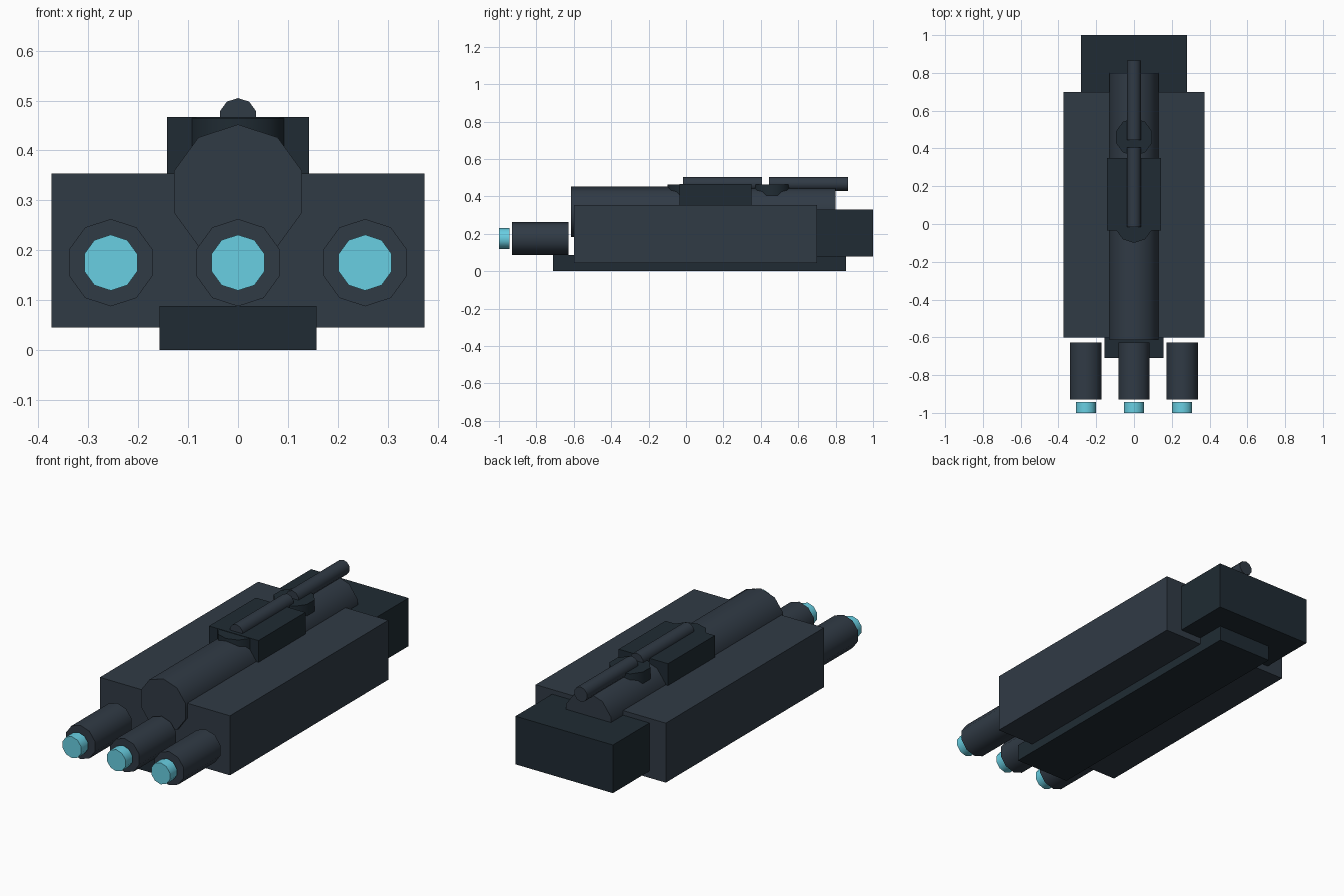
import bpy
from math import radians, pi

if "Cube" in bpy.data.objects:
    bpy.data.objects.remove(bpy.data.objects["Cube"])


def material(name, rgb):
    m = bpy.data.materials.new(name)
    m.diffuse_color = (*rgb, 1)
    m.use_nodes = True
    m.node_tree.nodes["Principled BSDF"].inputs["Base Color"].default_value = m.diffuse_color
    return m


SLATE = material("slate", (0.030, 0.043, 0.060))
DARK = material("dark_slate", (0.014, 0.024, 0.033))
GLOW = material("cyan_glow", (0.14, 0.62, 0.76))


def finish(name, mat):
    ob = bpy.context.object
    ob.name = name
    ob.data.materials.append(mat)
    return ob


def box(name, x, y, z, mat):
    """Box symmetric in x with half width x, spanning the y and z ranges."""
    bpy.ops.mesh.primitive_cube_add(size=1, location=(0, sum(y) / 2, sum(z) / 2))
    bpy.context.object.scale = (2 * x, y[1] - y[0], z[1] - z[0])
    bpy.ops.object.transform_apply(location=False, rotation=False, scale=True)
    return finish(name, mat)


def cylinder(name, r, depth, loc, mat, along_y=True):
    """Ten-sided cylinder with smooth sides and sharp caps."""
    bpy.ops.mesh.primitive_cylinder_add(
        vertices=10, radius=r, depth=depth, location=loc,
        rotation=(pi / 2 if along_y else 0, 0, 0))
    bpy.ops.object.shade_smooth_by_angle(angle=radians(40))
    return finish(name, mat)


def tube(name, r, x, y, z, mat):
    return cylinder(name, r, y[1] - y[0], (x, sum(y) / 2, z), mat)


# Hull blocks
box("hull", 0.374, (-0.60, 0.70), (0.045, 0.354), SLATE)
box("rear_block", 0.28, (0.68, 1.00), (0.08, 0.33), DARK)
box("keel", 0.157, (-0.71, 0.855), (0.0, 0.088), DARK)

# Spine running along the top, with a housing on it
tube("spine", 0.135, 0, (-0.615, 0.80), 0.317, SLATE)
box("top_housing", 0.142, (-0.035, 0.35), (0.33, 0.467), DARK)

# Two turrets, each a disc and a barrel
for i, y in enumerate((0.0, 0.46), 1):
    cylinder(f"turret_disc_{i}", 0.10, 0.076, (0, y, 0.427), DARK, along_y=False)
    tube(f"turret_barrel_{i}", 0.038, 0, (y - 0.015, y + 0.405), 0.467, SLATE)

# Three nozzles with glowing discs just ahead of them
for side, x in (("left", -0.255), ("middle", 0), ("right", 0.255)):
    tube(f"nozzle_{side}", 0.0875, x, (-0.93, -0.627), 0.175, SLATE)
    tube(f"glow_{side}", 0.056, x, (-1.0, -0.943), 0.175, GLOW)
